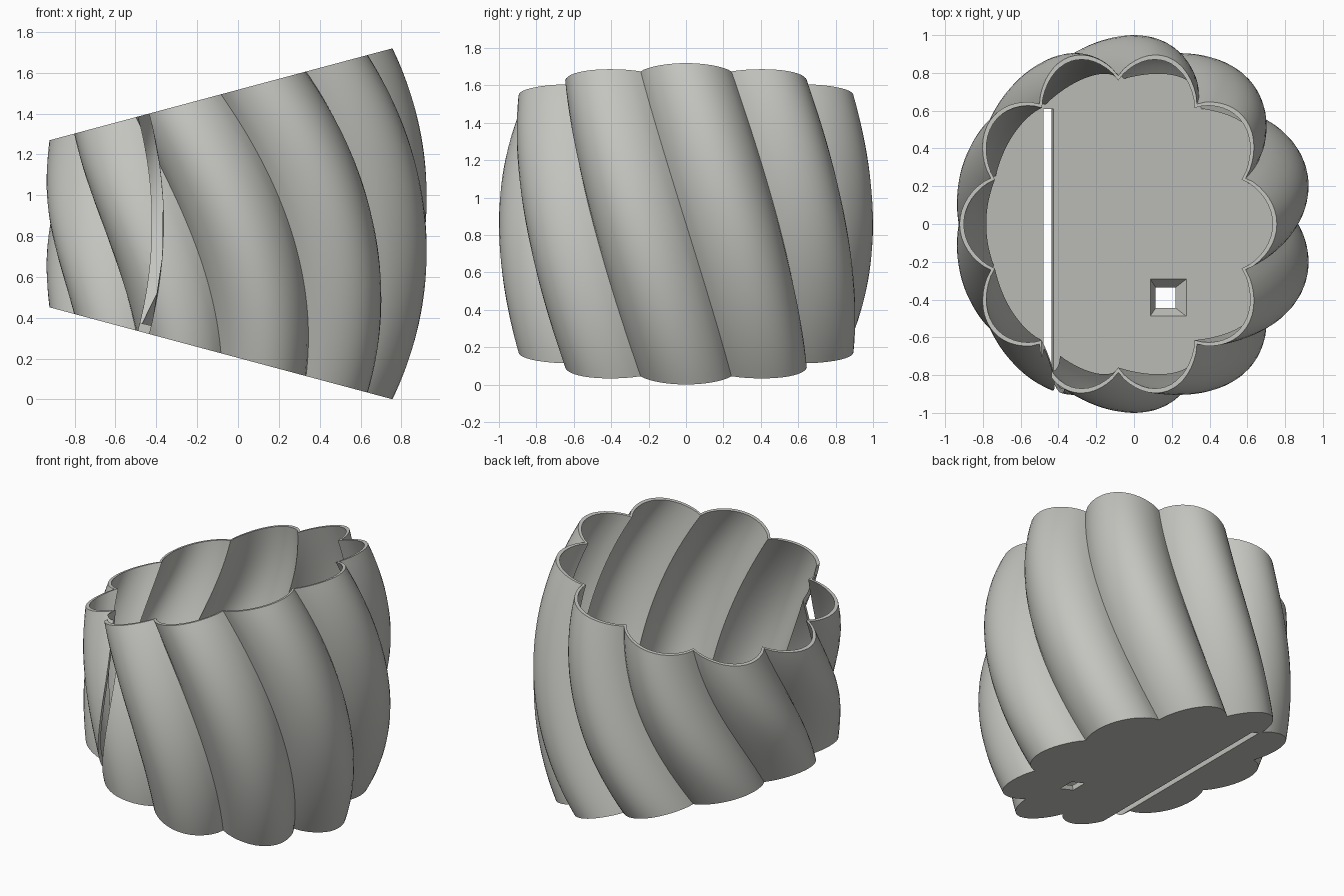
import bpy, bmesh
from math import radians, sin, cos, pi

cube = bpy.data.objects.get("Cube")
if cube:
    bpy.data.objects.remove(cube, do_unlink=True)

LOBES, STEPS, RINGS = 10, 16, 40
SIDES = LOBES * STEPS
BEND_RADIUS, HALF_ANGLE = 2.45, radians(15)
HALF = BEND_RADIUS * HALF_ANGLE      # half height before bending
MID_Z = 0.86
WALL, FLOOR = 0.025, 0.05

clay = bpy.data.materials.new("warm_grey")
clay.use_nodes = True
color = (0.55, 0.55, 0.52, 1)
clay.diffuse_color = color
clay.node_tree.nodes["Principled BSDF"].inputs["Base Color"].default_value = color


def ring(bm, z, inset):
    """One scalloped, twisted cross-section of the straight pot."""
    t = z / HALF
    bulge = 1 - t * t
    scale = 1 + 0.075 * bulge
    squash = 0.935 + 0.02 * bulge
    twist = -radians(18) * t
    verts = []
    for i in range(SIDES):
        a = 2 * pi * i / SIDES
        lobe = abs(sin(LOBES / 2 * a)) ** 0.85
        r = (0.785 + 0.145 * lobe) * scale - inset
        verts.append(bm.verts.new((r * squash * cos(a + twist), r * sin(a + twist), z)))
    return verts


def new_object(name, bm):
    bmesh.ops.recalc_face_normals(bm, faces=bm.faces)
    mesh = bpy.data.meshes.new(name)
    bm.to_mesh(mesh)
    bm.free()
    ob = bpy.data.objects.new(name, mesh)
    bpy.context.collection.objects.link(ob)
    mesh.materials.append(clay)
    return ob


def cutter(name, x, y, z, top=1.0):
    """Box between the given ranges, with its upper end widened by a factor."""
    bm = bmesh.new()
    bmesh.ops.create_cube(bm, size=1)
    for v in bm.verts:
        f = top if v.co.z > 0 else 1
        v.co = [sum(r) / 2 + c * (r[1] - r[0]) * k
                for r, c, k in zip((x, y, z), v.co, (f, f, 1))]
    ob = new_object(name, bm)
    ob.hide_render = True
    return ob


# Straight pot: outer wall up, rim, inner wall down to the floor
bm = bmesh.new()
inner_base = -HALF + FLOOR
rings = [ring(bm, -HALF + 2 * HALF * i / RINGS, 0) for i in range(RINGS + 1)]
rings += [ring(bm, HALF + (inner_base - HALF) * i / RINGS, WALL) for i in range(RINGS + 1)]
for low, high in zip(rings, rings[1:]):
    for i in range(SIDES):
        j = (i + 1) % SIDES
        bm.faces.new((low[i], low[j], high[j], high[i]))
bm.faces.new(rings[0])
bm.faces.new(rings[-1])
pot = new_object("twisted_pot", bm)

# Side slot through floor and front wall, and flared drain hole
cutters = [
    cutter("slot_cutter", (-0.42, -0.365), (-1.2, 0.61), (-1, 1)),
    cutter("drain_cutter", (0.21, 0.31), (-0.44, -0.34), (-HALF - 0.005, inner_base + 0.002), 2.0),
]
for c in cutters:
    mod = pot.modifiers.new(c.name, 'BOOLEAN')
    mod.operation = 'DIFFERENCE'
    mod.solver = 'EXACT'
    mod.object = c
bpy.context.view_layer.update()
cut = bpy.data.meshes.new_from_object(pot.evaluated_get(bpy.context.evaluated_depsgraph_get()))
pot.modifiers.clear()
pot.data = cut
for c in cutters:
    bpy.data.objects.remove(c, do_unlink=True)

# Bend the pot around an axis parallel to y
for v in cut.vertices:
    a = v.co.z / BEND_RADIUS
    r = BEND_RADIUS + v.co.x
    v.co.x = r * cos(a) - BEND_RADIUS
    v.co.z = r * sin(a) + MID_Z

bpy.ops.object.select_all(action='DESELECT')
pot.select_set(True)
bpy.context.view_layer.objects.active = pot
bpy.ops.object.shade_smooth_by_angle(angle=radians(30))
